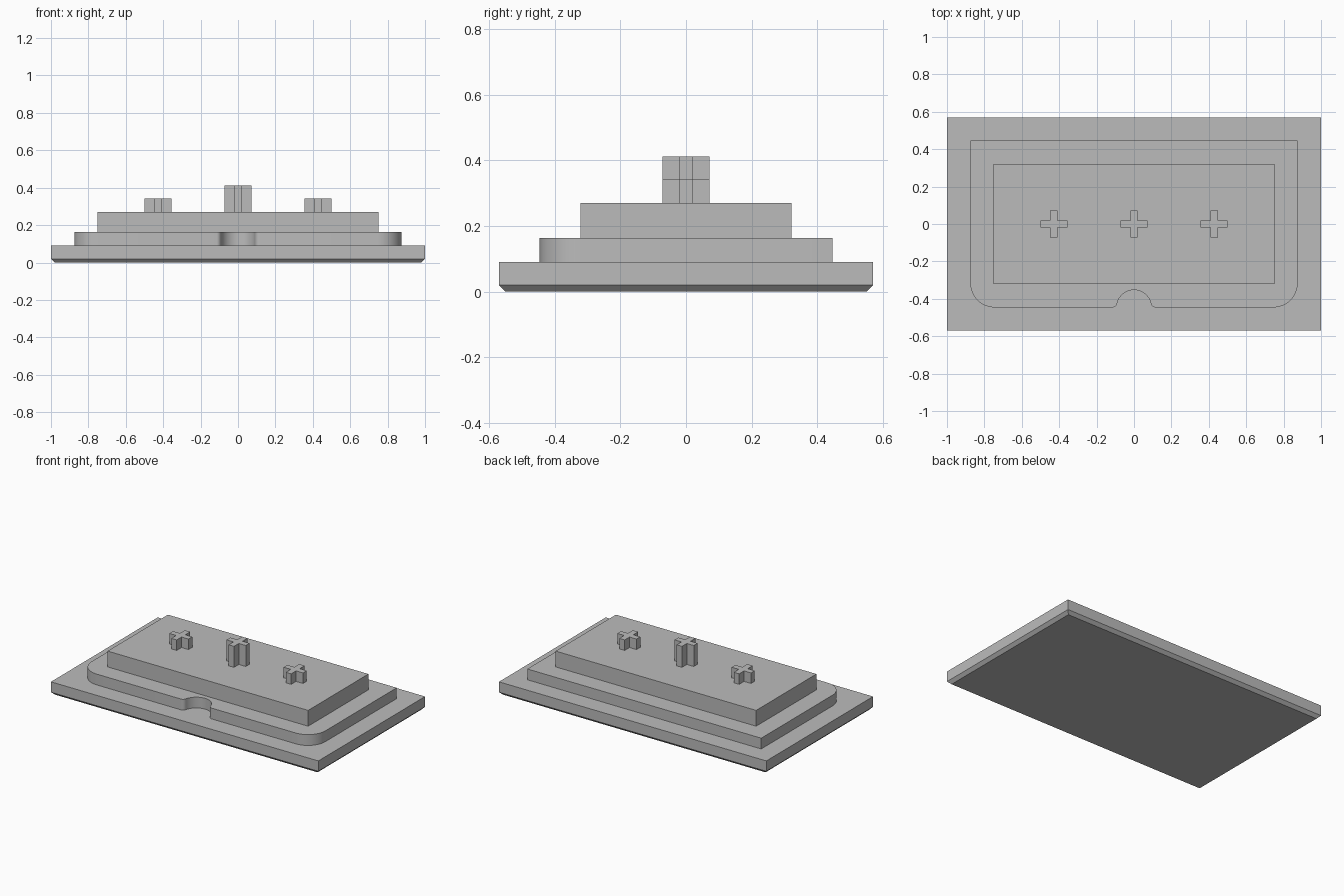
import bpy, bmesh
from math import pi, cos, sin, asin, sqrt

cube = bpy.data.objects.get("Cube")
if cube:
    bpy.data.objects.remove(cube, do_unlink=True)

COLOUR = (0.5, 0.5, 0.5, 1)
grey = bpy.data.materials.new("plain_grey")
grey.use_nodes = True
grey.diffuse_color = COLOUR
grey.node_tree.nodes["Principled BSDF"].inputs["Base Color"].default_value = COLOUR


def prism(name, outline, bottom, top, chamfer=0):
    """Extrude a counter-clockwise outline, optionally chamfering its lower rim."""
    bm = bmesh.new()
    base = bm.faces.new([bm.verts.new((x, y, bottom)) for x, y in reversed(outline)])
    cap = bmesh.ops.extrude_face_region(bm, geom=[base], use_keep_orig=True)
    raised = [v for v in cap["geom"] if isinstance(v, bmesh.types.BMVert)]
    bmesh.ops.translate(bm, verts=raised, vec=(0, 0, top - bottom))
    bmesh.ops.recalc_face_normals(bm, faces=bm.faces)
    if chamfer:
        rim = [e for e in bm.edges if all(v.co.z < bottom + 0.001 for v in e.verts)]
        bmesh.ops.bevel(bm, geom=rim, offset=chamfer, segments=1, affect='EDGES')
    mesh = bpy.data.meshes.new(name)
    bm.to_mesh(mesh)
    bm.free()
    mesh.materials.append(grey)
    obj = bpy.data.objects.new(name, mesh)
    bpy.context.collection.objects.link(obj)
    return obj


def rectangle(hx, hy):
    return [(-hx, -hy), (hx, -hy), (hx, hy), (-hx, hy)]


def arc(cx, cy, r, start, end, steps):
    angles = [start + (end - start) * i / steps for i in range(steps + 1)]
    return [(cx + r * cos(a), cy + r * sin(a)) for a in angles]


# Wide base slab with a chamfered underside
prism("base_slab", rectangle(1, 0.57), 0, 0.09, chamfer=0.02)

# Middle step: rounded front corners and a filleted thumb notch
HX, HY, CORNER, NOTCH, FILLET = 0.875, 0.446, 0.13, 0.093, 0.025
reach = sqrt((NOTCH + FILLET) ** 2 - FILLET ** 2)
tilt = asin(FILLET / (NOTCH + FILLET))
half = arc(0, -HY, NOTCH, pi / 2, tilt, 16)
half += arc(reach, -HY + FILLET, FILLET, pi + tilt, 1.5 * pi, 8)[1:]
half += arc(HX - CORNER, -HY + CORNER, CORNER, -pi / 2, 0, 16)
half.append((HX, HY))
outline = half + [(-x, y) for x, y in reversed(half[1:])]
step = prism("middle_step", outline, 0.09, 0.163)
bpy.ops.object.select_all(action='DESELECT')
step.select_set(True)
bpy.context.view_layer.objects.active = step
bpy.ops.object.shade_smooth_by_angle(angle=pi / 6)

# Upper block
prism("upper_block", rectangle(0.75, 0.322), 0.163, 0.27)

# Cross-shaped posts, the centre one taller
ARM, WEB = 0.072, 0.02
quarter = [(ARM, -WEB), (ARM, WEB), (WEB, WEB)]
cross = []
for turn in range(4):
    cross += quarter
    quarter = [(-y, x) for x, y in quarter]
for name, px, top in (("right_post", -0.428, 0.341), ("centre_post", 0, 0.412),
                      ("left_post", 0.428, 0.341)):
    prism(name, [(x + px, y) for x, y in cross], 0.27, top)
